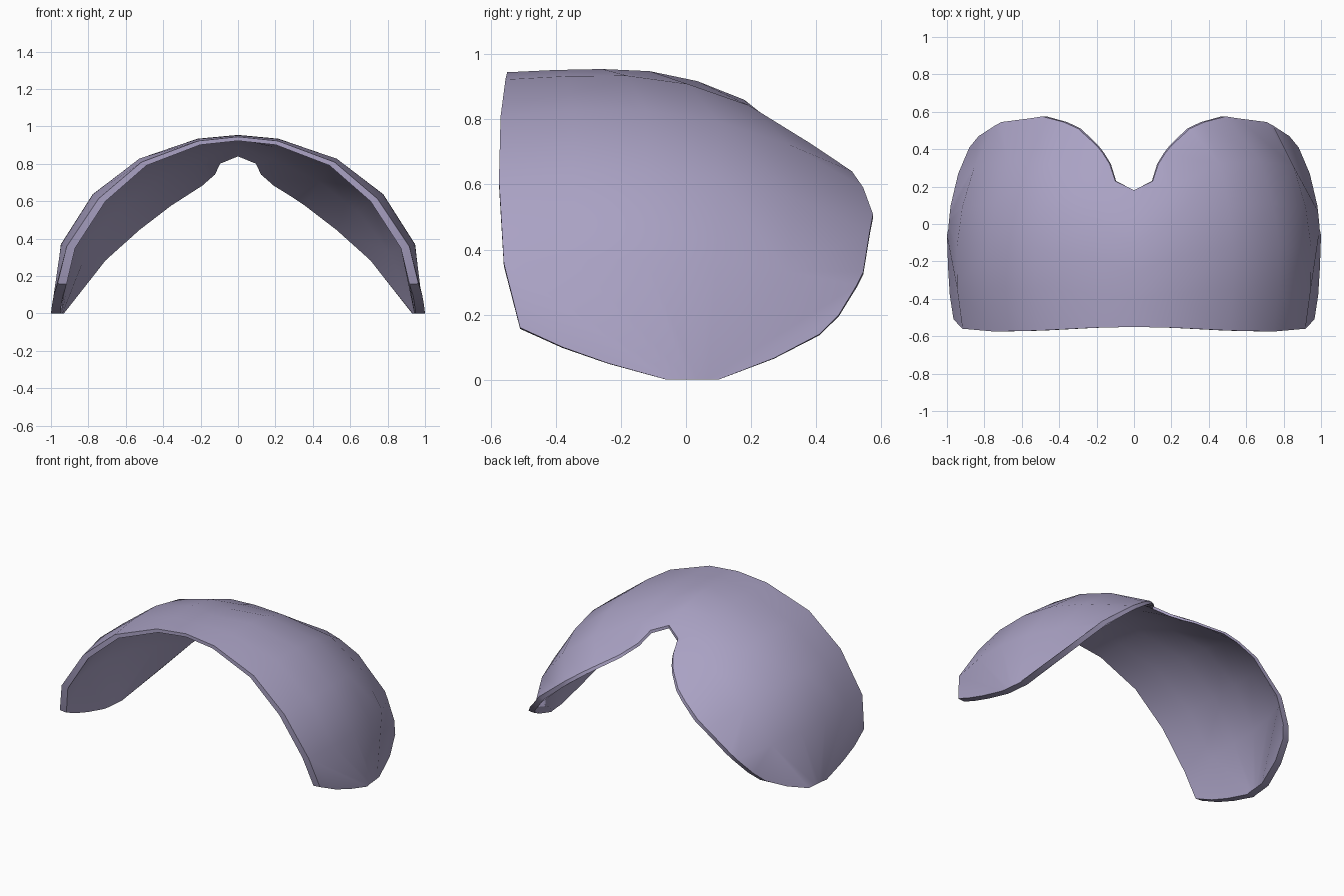
import bpy, bmesh
from math import sin, cos, radians, sqrt

if "Cube" in bpy.data.objects:
    bpy.data.objects.remove(bpy.data.objects["Cube"])

# Widest arch: angle from the crown -> radius
ARCH = {0: .955, 13: .96, 32.5: .985, 50.6: 1.009, 68.7: 1.02, 90: 1.0}
# Trim lines of one half: (angle from the crown, radius, y)
FRONT = [(0, .945, -.55), (13, .947, -.555), (32.5, .96, -.57),
         (50.6, .966, -.575), (68.7, .984, -.56), (80.6, .978, -.51),
         (84.2, .99, -.38), (87.1, .995, -.24), (90, 1, -.06)]
BACK = [(0, .86, .18), (7, .826, .23), (9.7, .771, .32), (13, .747, .38),
        (16, .728, .42), (25, .707, .51), (32.5, .7, .545), (44, .707, .575),
        (50.6, .719, .565), (65, .783, .545), (68.7, .8, .525),
        (76.5, .854, .47), (81, .891, .41), (86, .942, .27), (90, .98, .1)]
PEAK_Y = -.22
ROWS = (.2, .4, .6, .8)


def both_sides(trim):
    return [(-a, r, y) for a, r, y in reversed(trim[1:])] + trim


def polar(bm, angle, radius, y):
    a = radians(angle)
    return bm.verts.new((radius * sin(a), y, radius * cos(a)))


def bulge(y, end, full):
    """Radius of a rib at y, easing from the widest arch to its trimmed end."""
    u = (y - PEAK_Y) / (end[2] - PEAK_Y)
    return full * sqrt(1 - (1 - (end[1] / full) ** 2) * u * u)


def trim_strip(bm, edge, verts, ribs, row):
    """Join a finely trimmed edge to the nearest row of the coarse grid."""
    index = {p[0]: i for i, p in enumerate(edge)}
    for i in range(len(ribs) - 1):
        a, b = index[ribs[i]], index[ribs[i + 1]]
        bm.faces.new([row[i]] + verts[a:b + 1] + [row[i + 1]])


bm = bmesh.new()
front, back = both_sides(FRONT), both_sides(BACK)
front_at = {p[0]: p for p in front}
back_at = {p[0]: p for p in back}
ribs = sorted({s * a for a in ARCH for s in (-1, 1)})

# Coarse curved grid
grid = []
for f in ROWS:
    row = []
    for a in ribs:
        p, q = front_at[a], back_at[a]
        y = p[2] + (q[2] - p[2]) * f
        row.append(polar(bm, a, bulge(y, q if y > PEAK_Y else p, ARCH[abs(a)]), y))
    grid.append(row)
for low, high in zip(grid, grid[1:]):
    for i in range(len(ribs) - 1):
        bm.faces.new((low[i], low[i + 1], high[i + 1], high[i]))

# Trimmed front and notched back
front_verts = [polar(bm, *p) for p in front]
back_verts = [polar(bm, *p) for p in back]
trim_strip(bm, front, front_verts, ribs, grid[0])
trim_strip(bm, back, back_verts, ribs, grid[-1])
for i in (0, -1):
    side = [front_verts[i]] + [row[i] for row in grid] + [back_verts[i]]
    side[0].co.z = side[-1].co.z = 0

# Thickness: inner skin, thicker at the sides than at the crown
skin = bmesh.ops.extrude_face_region(bm, geom=bm.faces[:], use_keep_orig=True)
for v in skin["geom"]:
    if isinstance(v, bmesh.types.BMVert):
        v.co.x *= .95
        v.co.z *= .977
bmesh.ops.recalc_face_normals(bm, faces=bm.faces)

mesh = bpy.data.meshes.new("curved_shell")
bm.to_mesh(mesh)
bm.free()
shell = bpy.data.objects.new("curved_shell", mesh)
bpy.context.collection.objects.link(shell)

# Colour
lavender = bpy.data.materials.new("lavender_grey")
lavender.use_nodes = True
colour = (.40, .36, .55, 1)
lavender.diffuse_color = colour
lavender.node_tree.nodes["Principled BSDF"].inputs["Base Color"].default_value = colour
mesh.materials.append(lavender)

bpy.ops.object.select_all(action='DESELECT')
shell.select_set(True)
bpy.context.view_layer.objects.active = shell
bpy.ops.object.shade_smooth_by_angle(angle=radians(42))
